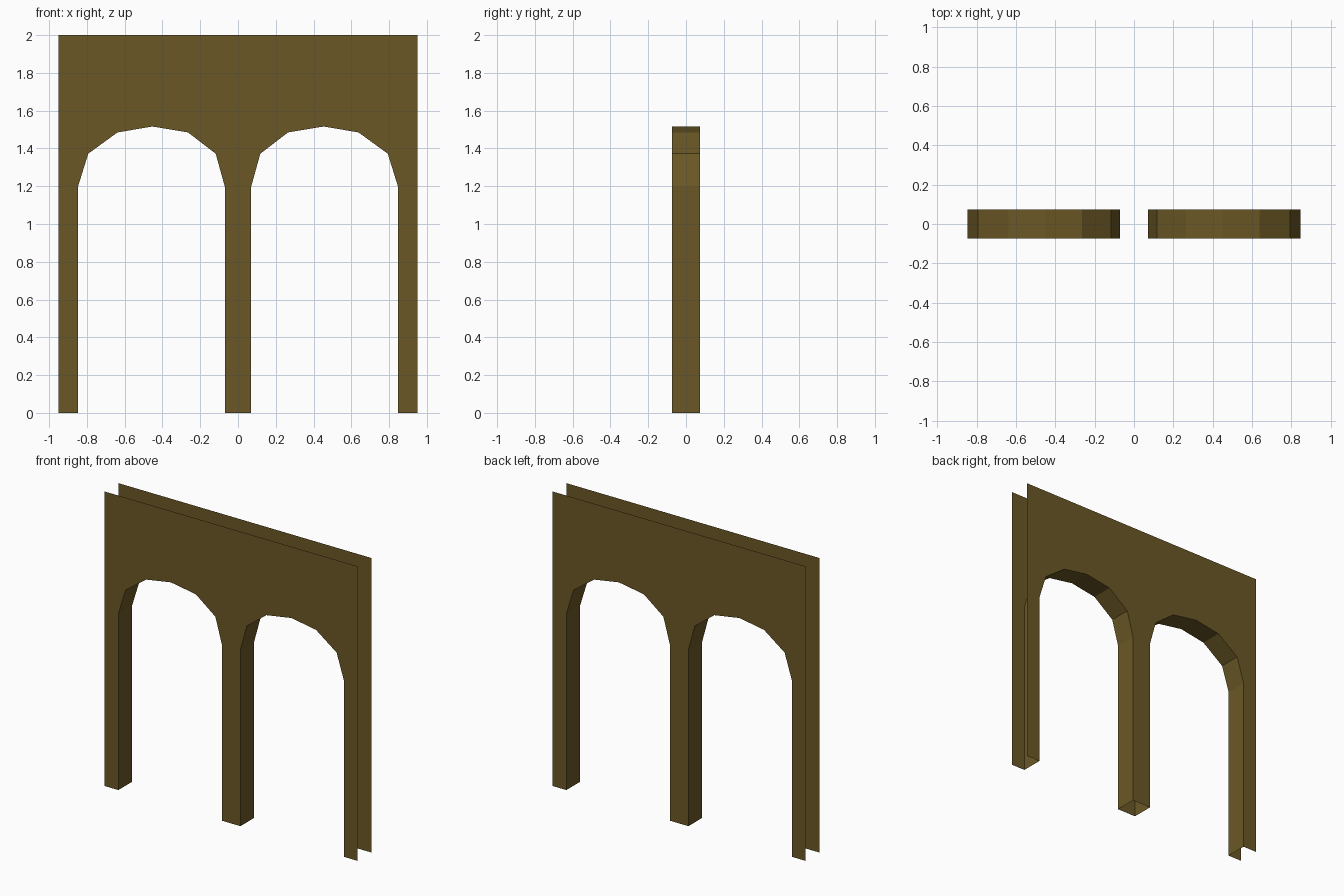
import bpy

if "Cube" in bpy.data.objects:
    bpy.data.objects.remove(bpy.data.objects["Cube"])

HALF_W, HEIGHT, Y = 0.95, 2.0, 0.074

mat = bpy.data.materials.new("brown_wood")
mat.diffuse_color = (0.145, 0.097, 0.019, 1)
mat.use_nodes = True
mat.node_tree.nodes["Principled BSDF"].inputs["Base Color"].default_value = mat.diffuse_color


def make(name, verts, faces):
    mesh = bpy.data.meshes.new(name)
    mesh.from_pydata(verts, [], faces)
    mesh.materials.append(mat)
    obj = bpy.data.objects.new(name, mesh)
    bpy.context.collection.objects.link(obj)
    return obj


# Arch opening profiles in (x, z), each from left foot to right foot
left_arch = [(-0.847, 0), (-0.847, 1.198), (-0.793, 1.372), (-0.638, 1.485),
             (-0.453, 1.516), (-0.265, 1.485), (-0.118, 1.372),
             (-0.07, 1.198), (-0.07, 0)]
right_arch = [(-x, z) for x, z in reversed(left_arch)]

# Wall outline with both openings cut out
outline = ([(-HALF_W, 0)] + left_arch + right_arch
           + [(HALF_W, 0), (HALF_W, HEIGHT), (-HALF_W, HEIGHT)])


# Thin wall sheets, front and back
def wall(name, y):
    order = list(range(len(outline)))
    if y > 0:
        order.reverse()
    make(name, [(x, y, z) for x, z in outline], [order])


wall("front_wall", -Y)
wall("back_wall", Y)


# Linings of the openings, facing into each arch; ends, top and feet stay open
def lining(name, path):
    n = len(path)
    verts = [(x, y, z) for y in (-Y, Y) for x, z in path]
    make(name, verts, [(i, i + n, i + n + 1, i + 1) for i in range(n - 1)])


lining("left_arch_lining", left_arch)
lining("right_arch_lining", right_arch)
